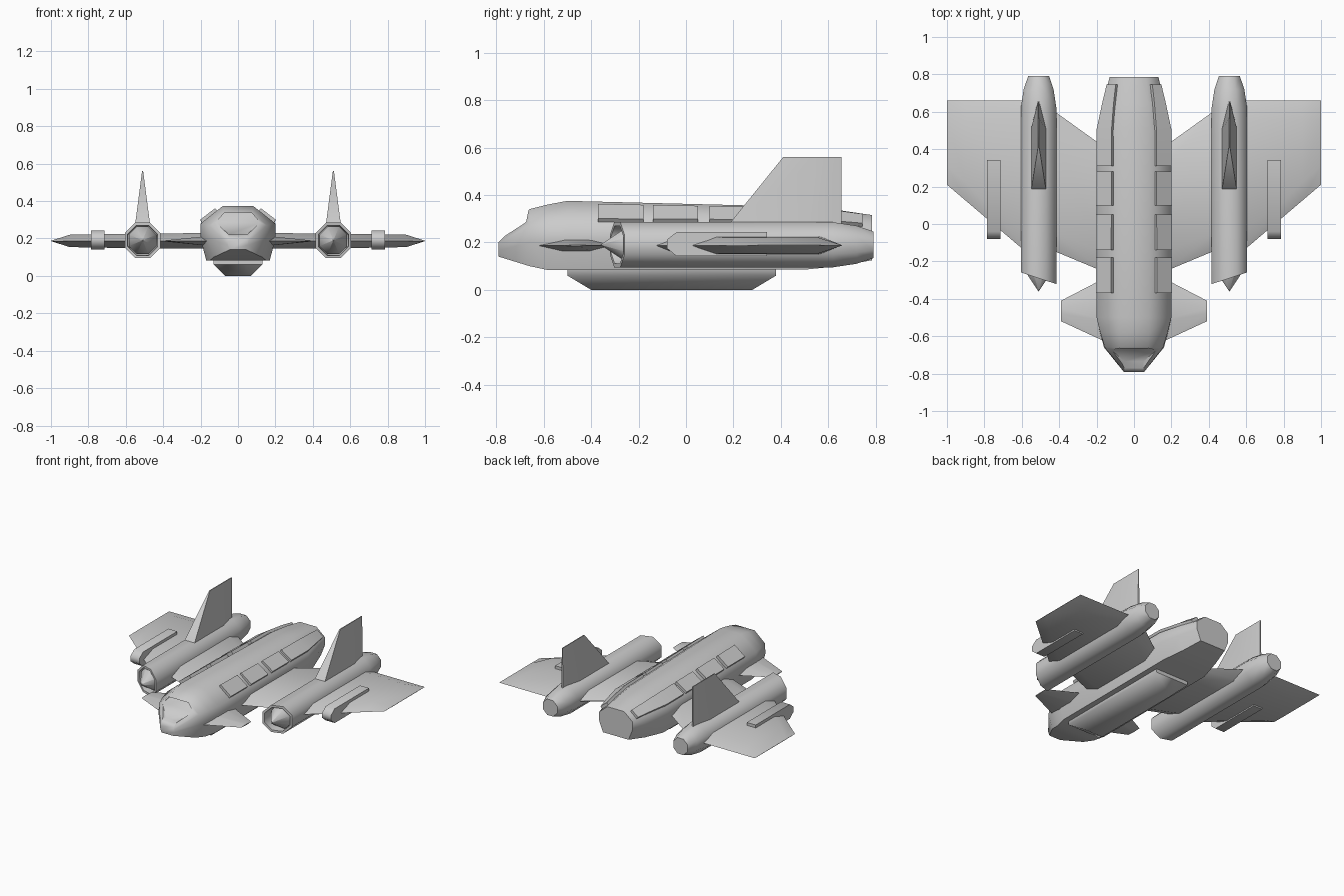
import bpy, bmesh, math
from mathutils import Vector

if "Cube" in bpy.data.objects:
    bpy.data.objects.remove(bpy.data.objects["Cube"])


def loft(name, rings, mirror=False):
    """Skin a list of equal-length point rings, capping both ends."""
    bm = bmesh.new()
    vs = [[bm.verts.new(p) for p in r] for r in rings]
    n = len(rings[0])
    for a, b in zip(vs, vs[1:]):
        for i in range(n):
            j = (i + 1) % n
            bm.faces.new((a[i], a[j], b[j], b[i]))
    bm.faces.new(vs[0])
    bm.faces.new(vs[-1])
    bmesh.ops.remove_doubles(bm, verts=bm.verts, dist=1e-5)
    bmesh.ops.recalc_face_normals(bm, faces=bm.faces)
    me = bpy.data.meshes.new(name)
    bm.to_mesh(me)
    bm.free()
    ob = bpy.data.objects.new(name, me)
    bpy.context.collection.objects.link(ob)
    if mirror:
        m = ob.modifiers.new("mirror", 'MIRROR')
        m.use_mirror_merge = False
    return ob


def sym(y, half):
    """Full ring at y from half-profile (x, z) points."""
    return [(x, y, z) for x, z in half] + [(-x, y, z) for x, z in reversed(half)]


def octagon(cx, cz, apothem, y, slant=0):
    r = apothem / math.cos(math.pi / 8)
    ring = []
    for k in range(8):
        a = math.pi / 8 + k * math.pi / 4
        dx = r * math.cos(a)
        ring.append((cx + dx, y + slant * dx, cz + r * math.sin(a)))
    return ring


# Fuselage: half sections run roof, shoulder, side, bottom
hull = [
    (-.79, [(.05, .20), (.055, .185), (.055, .165), (.045, .14)]),
    (-.66, [(.075, .34), (.155, .27), (.16, .20), (.13, .10)]),
    (-.58, [(.08, .36), (.18, .277), (.182, .20), (.15, .083)]),
    (-.50, [(.08, .375), (.20, .28), (.20, .20), (.17, .083)]),
    (.50, [(.08, .35), (.20, .275), (.20, .20), (.17, .085)]),
    (.65, [(.075, .335), (.165, .27), (.168, .20), (.135, .10)]),
    (.785, [(.065, .315), (.13, .26), (.13, .20), (.10, .125)]),
]
fuselage = loft("fuselage", [sym(y, h) for y, h in hull])

# Recessed windscreen cut parallel to the sloping nose
hexa = [(.05, .222), (.118, .285), (.075, .335)]
cutter = loft("windscreen_cutter", [
    sym(-.9, hexa),
    [(x, -.79 + (z - .2) * .93 + .035, z) for x, _, z in sym(0, hexa)]])
cutter.hide_render = True
cut = fuselage.modifiers.new("windscreen", 'BOOLEAN')
cut.operation, cut.object, cut.solver = 'DIFFERENCE', cutter, 'EXACT'
bpy.context.view_layer.objects.active = fuselage
bpy.ops.object.modifier_apply(modifier=cut.name)
bpy.data.objects.remove(cutter)

# Belly pack
loft("belly_pack", [[(x, y0, z), (x, y1, z), (-x, y1, z), (-x, y0, z)]
                    for x, y0, y1, z in ((.13, -.5, .38, .10), (.13, -.5, .38, .06),
                                         (.07, -.4, .28, 0))])


# Raised panels along the slanted shoulders
def shoulder(y):
    for (y0, a), (y1, b) in zip(hull, hull[1:]):
        if y0 <= y <= y1:
            t = (y - y0) / (y1 - y0)
            return [Vector(a[i]).lerp(Vector(b[i]), t) for i in (0, 1)]


def panel_ring(y):
    top, side = shoulder(y)
    d = (side - top).normalized()
    n = Vector((-d.y, d.x))
    p, q = top.lerp(side, .26), top.lerp(side, .93)
    return [(v.x, y, v.y) for v in (p - n * .02, p + n * .018, q + n * .018, q - n * .02)]


for i, ys in enumerate([(-.37, -.18), (-.14, .05), (.10, .28), (.31, .50, .65, .745)]):
    loft(f"shoulder_panel_{i + 1}", [panel_ring(y) for y in ys], True)


# Wings and canards: hexagonal sections with bevelled edges
def wing_ring(x, front, back, half, bevel, z=.187):
    f, b = front + bevel, back - bevel
    return [(x, front, z), (x, f, z + half), (x, b, z + half),
            (x, back, z), (x, b, z - half), (x, f, z - half)]


loft("inner_wing", [wing_ring(.15, -.26, .405, .042, .1),
                    wing_ring(.45, -.135, .62, .04, .1)], True)
loft("outer_wing", [wing_ring(.50, -.215, .66, .04, .1),
                    wing_ring(.90, .125, .66, .033, .1),
                    wing_ring(1.0, .21, .66, .001, .1)], True)
loft("canard", [wing_ring(.12, -.645, -.27, .03, .12),
                wing_ring(.39, -.52, -.41, .003, .04)], True)

# Engine nacelles with slanted hollow intakes and spikes
NX, NZ = .51, .19
loft("engine_nacelle", [octagon(NX, NZ, .056, .79), octagon(NX, NZ, .08, .72),
                        octagon(NX, NZ, .095, .62),
                        octagon(NX, NZ, .095, -.29, .33),
                        octagon(NX, NZ, .08, -.29, .33),
                        octagon(NX, NZ, .075, -.17)], True)
loft("intake_spike", [octagon(NX, NZ, .001, -.36), octagon(NX, NZ, .074, -.25),
                      octagon(NX, NZ, .074, -.16)], True)

# Tail fins on the nacelles
loft("tail_fin", [
    [(NX - w, .18, .275), (NX + w, .18, .275), (NX + w, .51, .275),
     (NX + t, .655, .245), (NX - t, .655, .245), (NX - w, .51, .275)]
    if z == 0 else
    [(NX - t, .41, z), (NX + t, .41, z), (NX + t, .56, z),
     (NX + t, .655, z), (NX - t, .655, z), (NX - t, .56, z)]
    for w, t, z in ((.04, .006, 0), (0, .003, .56))], True)

# Wing pods: side profile extruded across x
pod = [(-.08, .175), (-.08, .212), (-.04, .243), (.342, .243), (.342, .142), (-.04, .142)]
loft("wing_pod", [[(x, y, z) for y, z in pod] for x in (.715, .785)], True)

# Smooth shading with hard edges kept
bpy.ops.object.select_all(action='SELECT')
bpy.context.view_layer.objects.active = fuselage
bpy.ops.object.shade_smooth_by_angle(angle=math.radians(55))
